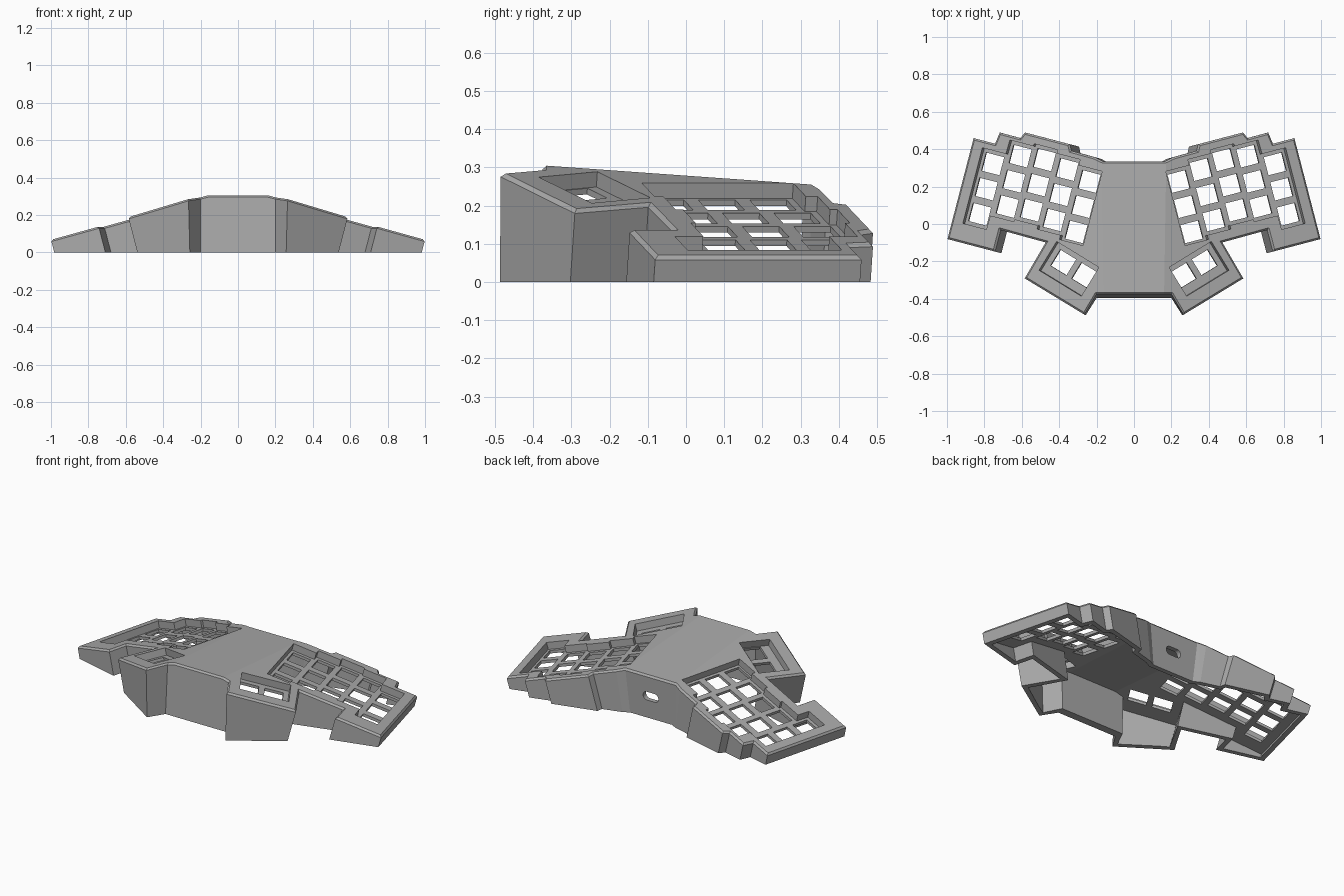
import bpy
import bmesh
from math import sin, cos, tan, radians
from mathutils import Vector

cube = bpy.data.objects.get("Cube")
if cube:
    bpy.data.objects.remove(cube, do_unlink=True)

YAW, TENT = radians(14.5), tan(radians(15))
U = Vector((cos(YAW), sin(YAW)))      # across the key columns
V = Vector((-sin(YAW), cos(YAW)))     # along the key columns
KEY = 0.1                             # switch opening size
PITCH = 0.139

# material
grey = bpy.data.materials.new("case_grey")
grey.use_nodes = True
grey.diffuse_color = (0.4, 0.4, 0.4, 1)
grey.node_tree.nodes["Principled BSDF"].inputs["Base Color"].default_value = (0.4, 0.4, 0.4, 1)


def wing(p):
    """Height of the tilted key plane."""
    return 0.068 + TENT * (0.948 - U.dot(Vector((abs(p[0]), p[1]))))


def roof(p):
    """Tilted wings capped by the gently sloping centre."""
    return min(wing(p), 0.2786 - 0.0714 * p[1])


def mirrored(p):
    return Vector((-p[0], p[1]))


def make_object(name, bm):
    bmesh.ops.recalc_face_normals(bm, faces=bm.faces)
    mesh = bpy.data.meshes.new(name)
    bm.to_mesh(mesh)
    bm.free()
    mesh.materials.append(grey)
    obj = bpy.data.objects.new(name, mesh)
    bpy.context.collection.objects.link(obj)
    return obj


def add_prism(bm, low, high):
    a = [bm.verts.new(p) for p in low]
    b = [bm.verts.new(p) for p in high]
    bm.faces.new(a[::-1])
    bm.faces.new(b)
    for i in range(len(a)):
        j = (i + 1) % len(a)
        bm.faces.new((a[i], a[j], b[j], b[i]))


def lean(p, drop):
    """Slide a plan point along the leaning wall as it goes down."""
    side = Vector((abs(p[0]), p[1]))
    f = max(0, min(1, (U.dot(side) - 0.1) / 0.35))
    out = side - U * TENT * f * drop
    if p[1] < -0.3 and side.x < 0.21:
        out.y -= 0.07 * drop
    return out if p[0] >= 0 else mirrored(out)


def inset(points, d):
    """Mitred inset of a counter-clockwise outline."""
    result = []
    for i, p in enumerate(points):
        a = (p - points[i - 1]).normalized()
        b = (points[(i + 1) % len(points)] - p).normalized()
        na, nb = Vector((-a.y, a.x)), Vector((-b.y, b.x))
        result.append(p + (na + nb) * d / (1 + na.dot(nb)))
    return result


def case_solid(name, points, drop, base, chamfer):
    bm = bmesh.new()
    low = [(*lean(p, roof(p) - base), base) for p in points]
    high = [(*lean(p, drop), 1) for p in points]
    add_prism(bm, low, high)
    # fold lines between the centre and the wings
    for s in (-1, 1):
        geom = bm.verts[:] + bm.edges[:] + bm.faces[:]
        bmesh.ops.bisect_plane(bm, geom=geom, plane_co=(0.167 * s, 0, 0),
                               plane_no=(1, -0.016 * s, 0))
    top = [v for v in bm.verts if v.co.z > 0.9]
    for v in top:
        v.co.z = roof(v.co) - drop
    bmesh.ops.recalc_face_normals(bm, faces=bm.faces)
    if chamfer:
        bm.normal_update()
        rim = [e for e in bm.edges if all(v in top for v in e.verts)
               and sum(f.normal.z > 0.8 for f in e.link_faces) == 1]
        bmesh.ops.bevel(bm, geom=rim, offset=chamfer, segments=1, affect='EDGES')
    return make_object(name, bm)


def cut(obj, cutter):
    mod = obj.modifiers.new("cut", 'BOOLEAN')
    mod.operation, mod.solver, mod.object = 'DIFFERENCE', 'EXACT', cutter
    bpy.context.view_layer.objects.active = obj
    bpy.ops.object.modifier_apply(modifier=mod.name)
    bpy.data.objects.remove(cutter, do_unlink=True)


def wing_cutter(name, shapes, high, low):
    """Prisms on both wings, square to the key plane."""
    bm = bmesh.new()
    for shape in shapes:
        for flip in (False, True):
            rings = []
            for drop in (low, high):
                ring = []
                for p in shape:
                    q = p - U * TENT * drop
                    z = wing(p) - drop
                    ring.append((-q.x if flip else q.x, q.y, z))
                rings.append(ring)
            add_prism(bm, *rings)
    return make_object(name, bm)


def box(centre, x_axis, y_axis, x0, x1, y0, y1):
    return [centre + x_axis * a + y_axis * b
            for a, b in ((x0, y0), (x1, y0), (x1, y1), (x0, y1))]


# outer outline, left half from front to back
half = [Vector(p) for p in (
    (0.2, -0.375), (0.265, -0.485), (0.587, -0.29), (0.475, -0.098),
    (0.715, -0.032), (0.745, -0.147), (1.0, -0.08), (0.86, 0.46),
    (0.745, 0.43), (0.72, 0.49), (0.61, 0.46), (0.585, 0.49),
    (0.345, 0.427), (0.337, 0.392), (0.21, 0.357), (0.165, 0.335))]
outline = half + [mirrored(p) for p in reversed(half)]

case = case_solid("keyboard_case", outline, 0, 0, 0.01)
cut(case, case_solid("cavity", inset(outline, 0.028), 0.06, -0.05, 0))

# key columns: position across, centre along
columns = [(0.30, 0.021), (0.43, 0.053), (0.56, 0.073), (0.69, 0.06), (0.822, -0.017)]
reach = PITCH * 1.5
lower, upper = [], []
for i, (u, v) in enumerate(columns):
    left, right = u - 0.065, u + 0.065
    bottom = v - reach + (0.008 if i == 0 else 0)
    lower += [U * left + V * bottom, U * right + V * bottom]
    upper += [U * left + V * (v + reach), U * right + V * (v + reach)]
main_recess = lower + upper[::-1]

# thumb cluster directions
T = Vector((cos(radians(31.5)), sin(radians(31.5))))
N = Vector((-T.y, T.x))
thumb = Vector((0.332, -0.2375))
thumb_recess = box(thumb, T, N, -0.12, 0.145, -0.1, 0.08)
cut(case, wing_cutter("recesses", [main_recess, thumb_recess], -0.06, 0.04))

# switch openings
h = KEY / 2
holes = [box(U * u + V * (v + k * PITCH), U, V, -h, h, -h, h)
         for u, v in columns for k in (-1, 0, 1)]
holes += [box(thumb + T * s * 0.066, T, N, -h, h, -h, h) for s in (-1, 1)]
cut(case, wing_cutter("switch_openings", holes, 0.02, 0.12))

# rounded cable port in the back wall
bm = bmesh.new()
bmesh.ops.create_cube(bm, size=1)
for v in bm.verts:
    v.co = Vector((v.co.x * 0.1, v.co.y * 0.15 + 0.33, v.co.z * 0.05 + 0.13))
along = [e for e in bm.edges if abs(e.verts[0].co.y - e.verts[1].co.y) > 0.1]
bmesh.ops.bevel(bm, geom=along, offset=0.024, segments=5, profile=0.5, affect='EDGES')
cut(case, make_object("cable_port", bm))
